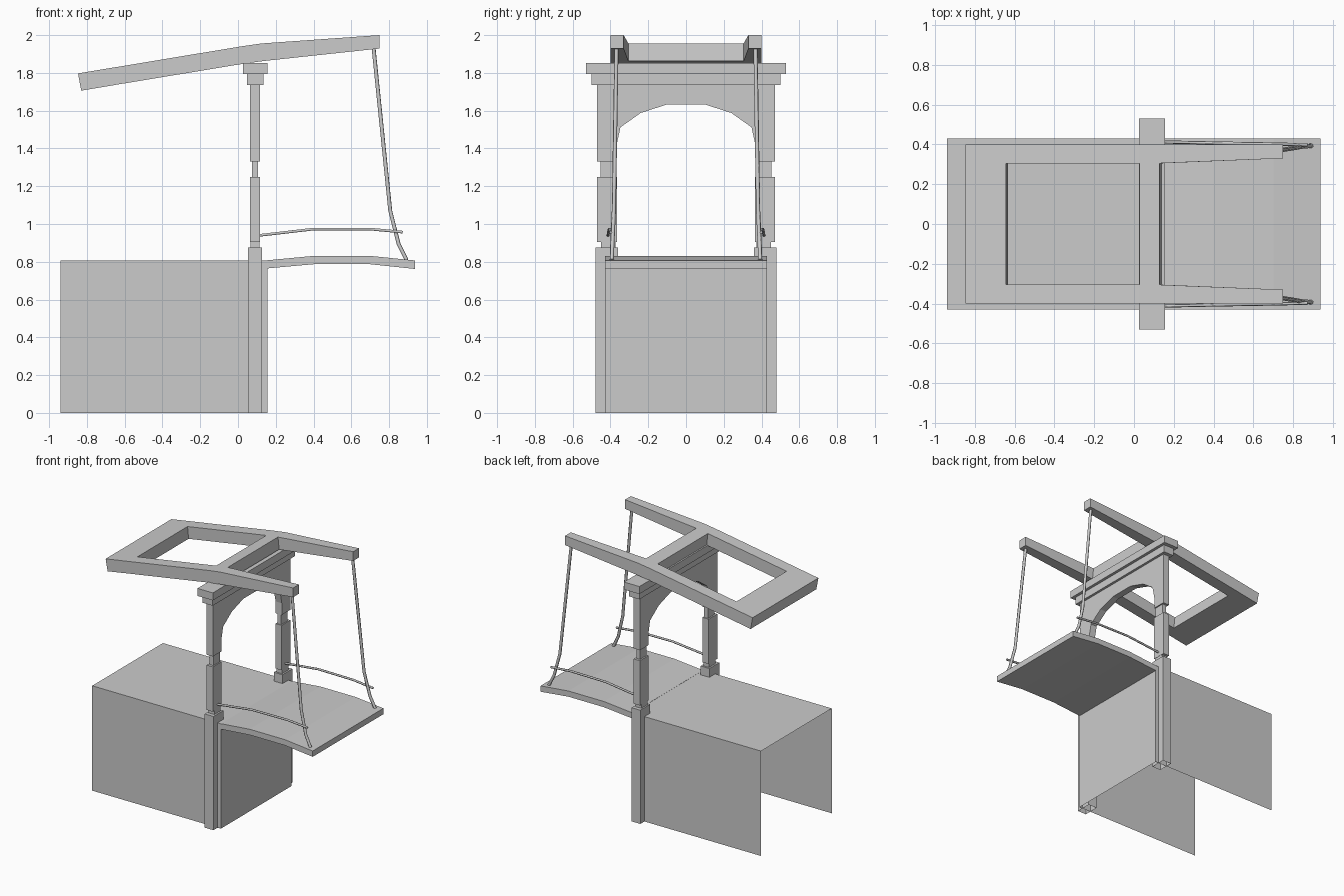
import bpy, bmesh

if "Cube" in bpy.data.objects:
    bpy.data.objects.remove(bpy.data.objects["Cube"])


def mesh_object(name, verts, faces):
    me = bpy.data.meshes.new(name)
    bm = bmesh.new()
    vs = [bm.verts.new(v) for v in verts]
    for f in faces:
        bm.faces.new([vs[i] for i in f])
    bmesh.ops.recalc_face_normals(bm, faces=bm.faces)
    bm.to_mesh(me)
    bm.free()
    ob = bpy.data.objects.new(name, me)
    bpy.context.collection.objects.link(ob)
    return ob


def prism(name, low, high):
    """Closed solid between two matching outlines."""
    n = len(low)
    faces = [tuple(range(n)), tuple(range(n, 2 * n))]
    faces += [(i, (i + 1) % n, n + (i + 1) % n, n + i) for i in range(n)]
    return mesh_object(name, low + high, faces)


def box(name, x0, x1, y0, y1, z0, z1):
    rect = [(x0, y0), (x1, y0), (x1, y1), (x0, y1)]
    return prism(name, [(x, y, z0) for x, y in rect], [(x, y, z1) for x, y in rect])


def rod(name, points, radius):
    cu = bpy.data.curves.new(name, 'CURVE')
    cu.dimensions = '3D'
    cu.bevel_depth = radius
    cu.bevel_resolution = 1
    cu.use_fill_caps = True
    sp = cu.splines.new('POLY')
    sp.points.add(len(points) - 1)
    for p, co in zip(sp.points, points):
        p.co = (*co, 1)
    ob = bpy.data.objects.new(name, cu)
    bpy.context.collection.objects.link(ob)
    bpy.ops.object.select_all(action='DESELECT')
    ob.select_set(True)
    bpy.context.view_layer.objects.active = ob
    bpy.ops.object.convert(target='MESH')


# Road abutment: thin shell, open below and at the land end
a, b, w, h = -0.94, 0.155, 0.43, 0.807
mesh_object("abutment",
            [(x, y, z) for z in (0, h) for x, y in ((a, -w), (b, -w), (b, w), (a, w))],
            [(4, 5, 6, 7), (0, 1, 5, 4), (1, 2, 6, 5), (2, 3, 7, 6)])

# Slightly arched lifting deck
deck = [(0.155, 0.765), (0.4, 0.787), (0.7, 0.787), (0.937, 0.762),
        (0.937, 0.807), (0.7, 0.831), (0.4, 0.831), (0.155, 0.808)]
prism("deck", [(x, -w, z) for x, z in deck], [(x, w, z) for x, z in deck])

# Posts, railings and hanging rods on each side
for s, side in ((-1, "front"), (1, "back")):
    plinth = box(side + "_post_plinth", 0.053, 0.127, s * 0.36, s * 0.48, 0, 0.875)
    bm = bmesh.new()
    bm.from_mesh(plinth.data)
    bmesh.ops.delete(bm, geom=[f for f in bm.faces if f.calc_center_median().z < 0.01],
                     context='FACES_ONLY')
    bm.to_mesh(plinth.data)
    bm.free()
    box(side + "_post_foot", 0.065, 0.114, s * 0.373, s * 0.45, 0.875, 0.905)
    box(side + "_post_shaft", 0.063, 0.116, s * 0.365, s * 0.471, 0.905, 1.25)
    box(side + "_post_neck", 0.074, 0.107, s * 0.373, s * 0.452, 1.25, 1.33)
    rod(side + "_railing", [(0.115, s * 0.413, 0.94), (0.4, s * 0.407, 0.973),
                            (0.7, s * 0.402, 0.973), (0.872, s * 0.398, 0.957)], 0.008)
    rod(side + "_hanger", [(0.717, s * 0.368, 1.94), (0.806, s * 0.382, 1.07),
                           (0.85, s * 0.39, 0.895), (0.892, s * 0.393, 0.81)], 0.011)

# Arched portal with two stepped caps
half = [(0.471, 1.74), (0.471, 1.33), (0.367, 1.33), (0.367, 1.42),
        (0.347, 1.512), (0.24, 1.588), (0.10, 1.633)]
arch = half + [(-y, z) for y, z in reversed(half)]
prism("portal_arch", [(0.063, y, z) for y, z in arch], [(0.116, y, z) for y, z in arch])
box("portal_cap_lower", 0.047, 0.135, -0.5, 0.5, 1.737, 1.797)
box("portal_cap_upper", 0.026, 0.157, -0.53, 0.53, 1.795, 1.853)

# Balance frame: stations hold (top x, top z, bottom x, bottom z, inner y)
st = [(-0.847, 1.797, -0.83, 1.706, 0.305), (-0.643, 1.831, -0.634, 1.739, 0.305),
      (0.027, 1.942, 0.038, 1.850, 0.305), (0.127, 1.956, 0.137, 1.863, 0.305),
      (0.75, 2.0, 0.75, 1.929, 0.33)]
verts = []
for tx, tz, bx, bz, yi in st:
    for y in (-0.4, -yi, yi, 0.4):
        verts += [(tx, y, tz), (bx, y, bz)]


def v(i, j, k):
    return i * 8 + j * 2 + k


faces = []
for i in range(4):
    cells = (0, 1, 2) if i in (0, 2) else (0, 2)
    for k in (0, 1):
        faces += [(v(i, j, k), v(i + 1, j, k), v(i + 1, j + 1, k), v(i, j + 1, k)) for j in cells]
    walls = (0, 3) if i in (0, 2) else (0, 1, 2, 3)
    faces += [(v(i, j, 0), v(i + 1, j, 0), v(i + 1, j, 1), v(i, j, 1)) for j in walls]
ends = [(0, 0), (0, 1), (0, 2), (1, 1), (2, 1), (3, 1), (4, 0), (4, 2)]
faces += [(v(i, j, 0), v(i, j + 1, 0), v(i, j + 1, 1), v(i, j, 1)) for i, j in ends]
mesh_object("balance_frame", verts, faces)
